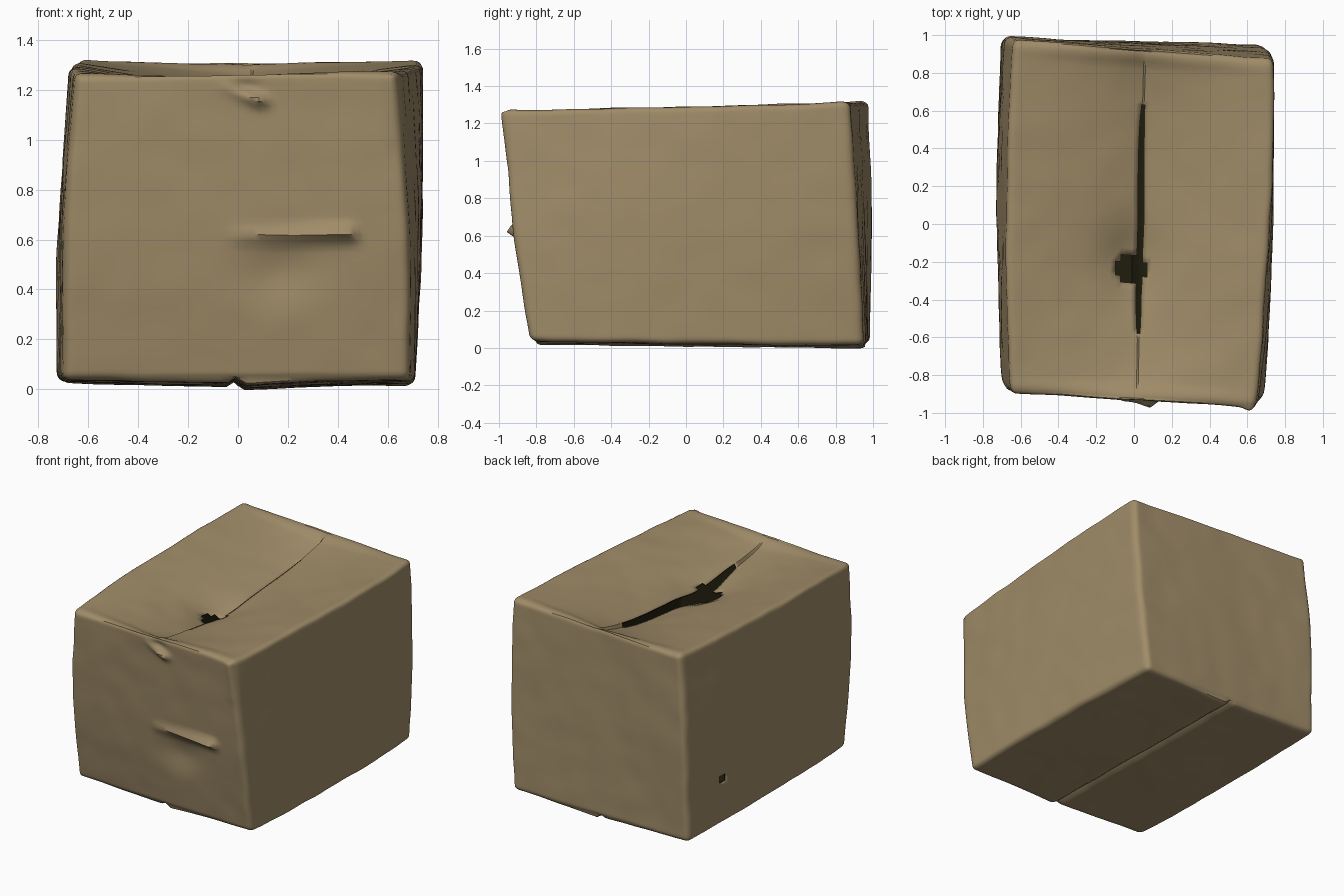
import bpy, bmesh, math
from mathutils import Vector, noise

if "Cube" in bpy.data.objects:
    bpy.data.objects.remove(bpy.data.objects["Cube"], do_unlink=True)


def make_material(name, color):
    mat = bpy.data.materials.new(name)
    mat.use_nodes = True
    mat.diffuse_color = color
    mat.node_tree.nodes["Principled BSDF"].inputs["Base Color"].default_value = color
    return mat


cardboard = make_material("cardboard", (0.35, 0.262, 0.14, 1))
dark_inside = make_material("dark inside", (0.014, 0.012, 0.004, 1))

# Crooked corners: front left, front right, back left, back right (as seen from the front)
BOTTOM = [(-.70, -.77, .035), (.69, -.835, .035), (-.70, .985, .025), (.685, .95, .012)]
TOP = [(-.655, -.895, 1.27), (.64, -.975, 1.275), (-.64, .98, 1.325), (.74, .87, 1.315)]
CUTS = 62
ROUND = 0.05


def quad_point(corners, s, t):
    fl, fr, bl, br = map(Vector, corners)
    return fl.lerp(fr, s).lerp(bl.lerp(br, s), t)


def spread(a):
    """Pack grid lines closer together near the box edges."""
    return a * (1.25 - 0.25 * a * a)


def rounded(p):
    core = Vector([max(-1 + ROUND, min(1 - ROUND, k)) for k in p])
    off = p - core
    return core + off.normalized() * ROUND if off.length > 1e-6 else p


def ridge(x, z, start, end, width):
    """Raised fold along a segment, growing toward its end."""
    a, b, p = Vector(start), Vector(end), Vector((x, z))
    d = b - a
    t = max(0, min(1, (p - a).dot(d) / d.length_squared))
    gap = (p - a - d * t).length
    return math.exp(-(gap / width) ** 2) * (0.25 + 0.75 * t)


def blob(x, z, cx, cz, rx, rz):
    return math.exp(-((x - cx) / rx) ** 2 - ((z - cz) / rz) ** 2)


def top_flap(w, a, b):
    """Sag both flaps; the left one sinks deeper, leaving an open seam."""
    side = 1 if a > 0 else -1
    near = max(0, 1 - abs(a))
    mid = max(0, 1 - b * b)
    w.z -= (0.11 if side > 0 else 0.15) * near ** 1.3 * mid ** 0.7
    # Dent around the ragged hole
    w.z -= (0.03 if side > 0 else 0.06) * blob(a, b, -.05, -.22, .22, .2)
    half = 0.004 + 0.013 * max(0, 1 - (b - 0.03) ** 2 / 0.45) ** 0.5
    w.x += side * (half - 0.014) * near ** 6
    w.x += (0.015 - 0.01 * b) * near ** 2
    # Fold line just inside the front and back rims
    w.z -= 0.006 * (1 + math.tanh((0.92 - abs(b)) / 0.02)) * near ** 0.5


def bottom_flap(w, a):
    """Shallow groove where the bottom flaps meet, with a slight step."""
    near = max(0, 1 - abs(a))
    side = 1 if a > 0 else -1
    w.x -= side * 0.007 * near ** 6
    w.z += 0.03 * math.exp(-(a / 0.03) ** 2) - 0.018 * near ** 2
    w.z -= side * 0.007 * near ** 3


def front_dents(w):
    out = 0.05 * ridge(w.x, w.z, (0.0, .612), (.45, .622), .028)
    out -= 0.03 * blob(w.x, w.z, .18, .48, .16, .12)
    out += 0.045 * ridge(w.x, w.z, (-.04, 1.21), (.09, 1.15), .025)
    out -= 0.02 * blob(w.x, w.z, .03, 1.21, .05, .03)
    out += 0.015 * ridge(w.x, w.z, (.62, 1.0), (.61, 1.25), .03)
    w.y -= out


def crumple(p):
    """Map a point on the unit cube to the battered box."""
    q = rounded(Vector([spread(k) for k in p]))
    s, t, h = [(k + 1) / 2 for k in q]
    w = quad_point(BOTTOM, s, t).lerp(quad_point(TOP, s, t), h)
    # Sides bow slightly outward
    belly = 0.02 * math.sin(math.pi * h)
    w.x += (belly + 0.025 * (1 - q.y * q.y)) * q.x
    w.y += belly * q.y * (0.4 if q.y > 0 else 1.2)
    if p.z > 0.999:
        top_flap(w, q.x, q.y)
    elif p.z < -0.999:
        bottom_flap(w, q.x)
    elif p.y < -0.999:
        front_dents(w)
    soft = noise.noise_vector(w * 1.8) * 0.008
    fine = noise.noise_vector(w * 6) * 0.004
    return w + soft + fine


def torn(face):
    """Faces missing at the open seam and the small holes."""
    c = face.calc_center_median()
    if c.z > 0.999:
        seam = abs(c.x) < 1 / (CUTS + 1) and -0.52 < c.y < 0.58
        return seam or math.hypot((c.x + 0.05) / 0.085, (c.y + 0.205) / 0.07) < 1
    if c.x < -0.999:
        return math.hypot((c.y - 0.49) / 0.045, (c.z + 0.42) / 0.03) < 1
    return False


# Box shell: fine grid cube, torn open, then crumpled
bm = bmesh.new()
bmesh.ops.create_cube(bm, size=2)
bmesh.ops.subdivide_edges(bm, edges=bm.edges[:], cuts=CUTS, use_grid_fill=True)
bmesh.ops.delete(bm, geom=[f for f in bm.faces if torn(f)], context="FACES")
for v in bm.verts:
    v.co = crumple(v.co.copy())
bmesh.ops.recalc_face_normals(bm, faces=bm.faces)
mesh = bpy.data.meshes.new("cardboard_box")
bm.to_mesh(mesh)
bm.free()
box = bpy.data.objects.new("cardboard_box", mesh)
bpy.context.collection.objects.link(box)
mesh.materials.append(cardboard)
mesh.materials.append(dark_inside)

# Cardboard thickness with a dark inner face
shell = box.modifiers.new("thickness", "SOLIDIFY")
shell.thickness = 0.008
shell.offset = -1
shell.material_offset = 1
shell.material_offset_rim = 1

bpy.ops.object.select_all(action="DESELECT")
box.select_set(True)
bpy.context.view_layer.objects.active = box
bpy.ops.object.shade_smooth_by_angle(angle=math.radians(40))
